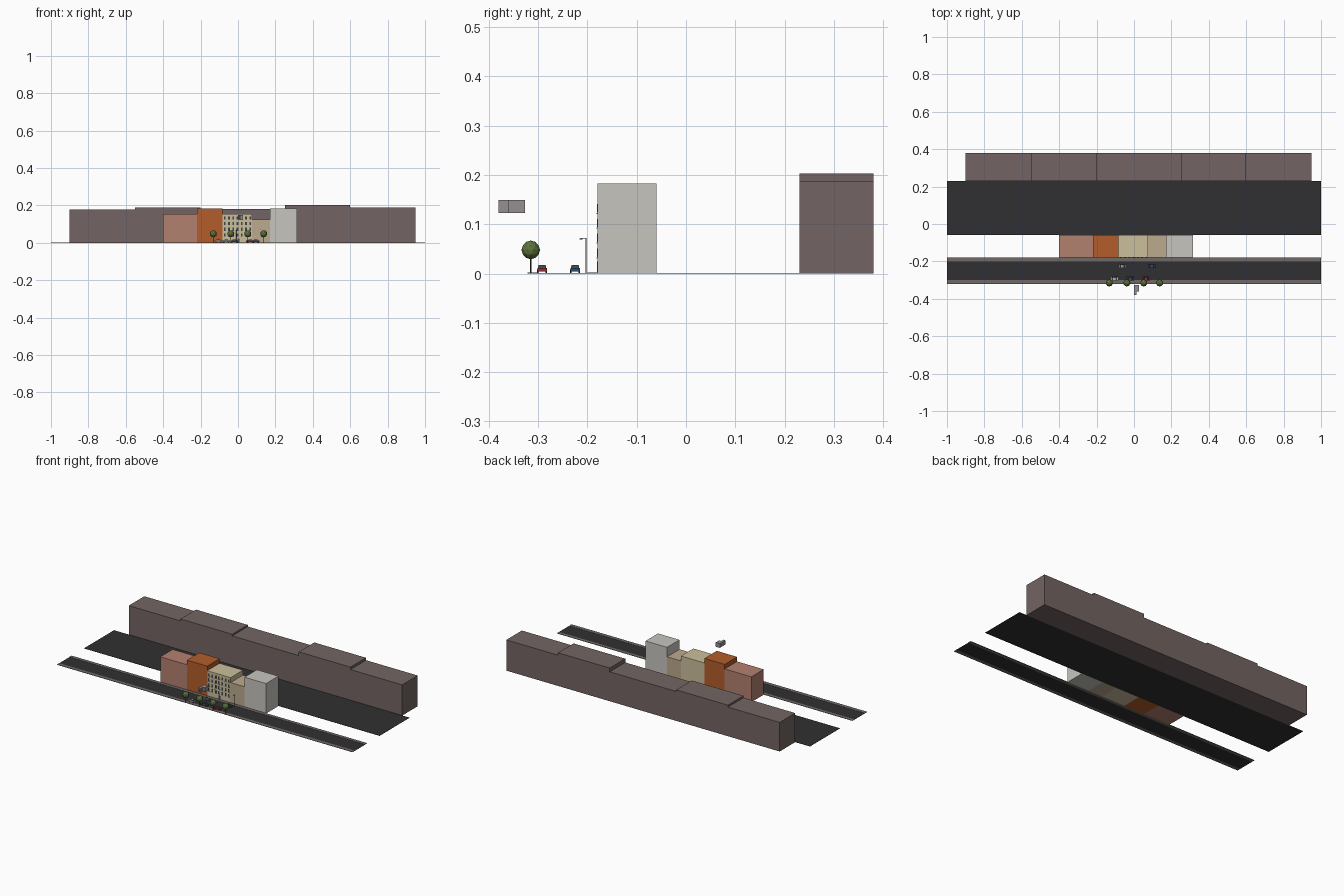
import bpy, bmesh, math
from mathutils import Matrix, Vector

if "Cube" in bpy.data.objects:
    bpy.data.objects.remove(bpy.data.objects["Cube"])


def mat(name, rgb):
    m = bpy.data.materials.new(name)
    m.diffuse_color = (*rgb, 1)
    m.use_nodes = True
    m.node_tree.nodes["Principled BSDF"].inputs["Base Color"].default_value = m.diffuse_color
    return m


def finish(name, bm, *mats):
    me = bpy.data.meshes.new(name)
    bm.to_mesh(me)
    bm.free()
    for m in mats:
        me.materials.append(m)
    ob = bpy.data.objects.new(name, me)
    bpy.context.collection.objects.link(ob)
    return ob


def add_box(bm, lo, hi, mi=0):
    lo, hi = Vector(lo), Vector(hi)
    M = Matrix.Translation((lo + hi) / 2) @ Matrix.Diagonal((*(hi - lo), 1))
    vs = bmesh.ops.create_cube(bm, size=1, matrix=M)["verts"]
    for f in {f for v in vs for f in v.link_faces}:
        f.material_index = mi
    return vs


def add_cyl(bm, c, r, h, seg=10, axis="Z", mi=0):
    R = Matrix.Rotation(math.pi / 2, 4, "X") if axis == "Y" else Matrix()
    vs = bmesh.ops.create_cone(bm, cap_ends=True, segments=seg, radius1=r, radius2=r,
                               depth=h, matrix=Matrix.Translation(c) @ R)["verts"]
    for f in {f for v in vs for f in v.link_faces}:
        f.material_index = mi


def box(name, lo, hi, m):
    bm = bmesh.new()
    add_box(bm, lo, hi)
    return finish(name, bm, m)


asphalt = mat("asphalt", (0.03, 0.03, 0.032))
paving = mat("paving", (0.16, 0.14, 0.135))
far = mat("far_wall", (0.17, 0.13, 0.125))
glass = mat("glass", (0.05, 0.06, 0.07))
trim = mat("trim", (0.55, 0.48, 0.33))
metal = mat("metal", (0.12, 0.13, 0.15))
black = mat("tyre", (0.015, 0.015, 0.015))
bark = mat("bark", (0.06, 0.035, 0.02))
leaf = mat("leaf", (0.11, 0.17, 0.045))

# streets and pavements
box("back_street", (-1, -0.06, 0), (1, 0.23, 0.001), asphalt)
box("front_street", (-1, -0.30, 0), (1, -0.20, 0.001), asphalt)
box("near_pavement", (-1, -0.322, 0), (1, -0.30, 0.002), paving)
box("far_pavement", (-1, -0.20, 0), (1, -0.18, 0.002), paving)

# background block
xs = [-0.9, -0.55, -0.2, 0.25, 0.6, 0.95]
for i, h in enumerate([0.178, 0.19, 0.18, 0.203, 0.188]):
    box(f"background_building_{i}", (xs[i], 0.23, 0), (xs[i + 1], 0.38, h), far)

# row of street buildings
row = [("pink", -0.40, -0.22, 0.155, (0.45, 0.22, 0.16)),
       ("orange", -0.22, -0.082, 0.183, (0.45, 0.11, 0.025)),
       ("cream", -0.082, 0.076, 0.155, (0.6, 0.52, 0.33)),
       ("tan", 0.076, 0.17, 0.125, (0.50, 0.40, 0.27)),
       ("pale", 0.17, 0.316, 0.183, (0.57, 0.56, 0.52))]
for n, x0, x1, h, c in row:
    box(n + "_building", (x0, -0.18, 0), (x1, -0.06, h), mat(n + "_wall", c))

# windows, sills and ground-floor door of the cream building
bm = bmesh.new()
for fl in range(4):
    z = 0.034 + fl * 0.03
    for k in range(7):
        x = -0.071 + k * 0.0227
        add_box(bm, (x - 0.005, -0.1808, z), (x + 0.005, -0.1798, z + 0.017), 0)
        add_box(bm, (x - 0.006, -0.182, z - 0.003), (x + 0.006, -0.1798, z - 0.001), 1)
add_box(bm, (-0.004, -0.1808, 0.002), (0.008, -0.1798, 0.024), 0)
finish("cream_windows", bm, glass, trim)

# trees
for i, x in enumerate([-0.132, -0.038, 0.052, 0.137]):
    bm = bmesh.new()
    add_cyl(bm, (x, -0.315, 0.017), 0.0015, 0.034, 8)
    vs = bmesh.ops.create_icosphere(bm, subdivisions=2, radius=0.019,
                                    matrix=Matrix.Translation((x, -0.315, 0.048)))["verts"]
    for f in {f for v in vs for f in v.link_faces}:
        f.material_index = 1
    finish(f"tree_{i}", bm, bark, leaf)

# cars
cars = [(-0.105, -0.292, (0.45, 0.45, 0.45)), (-0.02, -0.292, (0.04, 0.06, 0.12)),
        (0.065, -0.292, (0.28, 0.03, 0.03)), (-0.063, -0.225, (0.3, 0.3, 0.32)),
        (0.095, -0.225, (0.03, 0.07, 0.14))]
for i, (x, y, c) in enumerate(cars):
    bm = bmesh.new()
    add_box(bm, (x - 0.021, y - 0.0095, 0.004), (x + 0.021, y + 0.0095, 0.011), 0)
    cab = add_box(bm, (x - 0.013, y - 0.0085, 0.011), (x + 0.012, y + 0.0085, 0.017), 1)
    for v in cab:
        if v.co.z > 0.015:
            v.co.x = x + (v.co.x - x) * 0.7
            v.co.y = y + (v.co.y - y) * 0.85
    add_box(bm, (x - 0.009, y - 0.007, 0.0169), (x + 0.008, y + 0.007, 0.0175), 0)
    for sx in (-1, 1):
        for sy in (-1, 1):
            add_cyl(bm, (x + sx * 0.0125, y + sy * 0.0085, 0.0042), 0.004, 0.003, 12, "Y", 2)
    finish(f"car_{i}", bm, mat(f"car_paint_{i}", c), glass, black)

# street lamps
for i, x in enumerate([-0.01, 0.12]):
    bm = bmesh.new()
    add_cyl(bm, (x, -0.203, 0.036), 0.0008, 0.072, 8)
    add_box(bm, (x - 0.0007, -0.214, 0.0706), (x + 0.0007, -0.2025, 0.072))
    add_box(bm, (x - 0.0015, -0.216, 0.0695), (x + 0.0015, -0.210, 0.0712))
    finish(f"street_lamp_{i}", bm, metal)

# floating stepped box
bm = bmesh.new()
add_box(bm, (0, -0.38, 0.123), (0.014, -0.327, 0.149))
add_box(bm, (0.014, -0.36, 0.123), (0.028, -0.327, 0.149))
add_box(bm, (0.003, -0.3806, 0.127), (0.012, -0.3795, 0.145), 1)
finish("floating_box", bm, mat("box_grey", (0.3, 0.28, 0.29)), glass)
